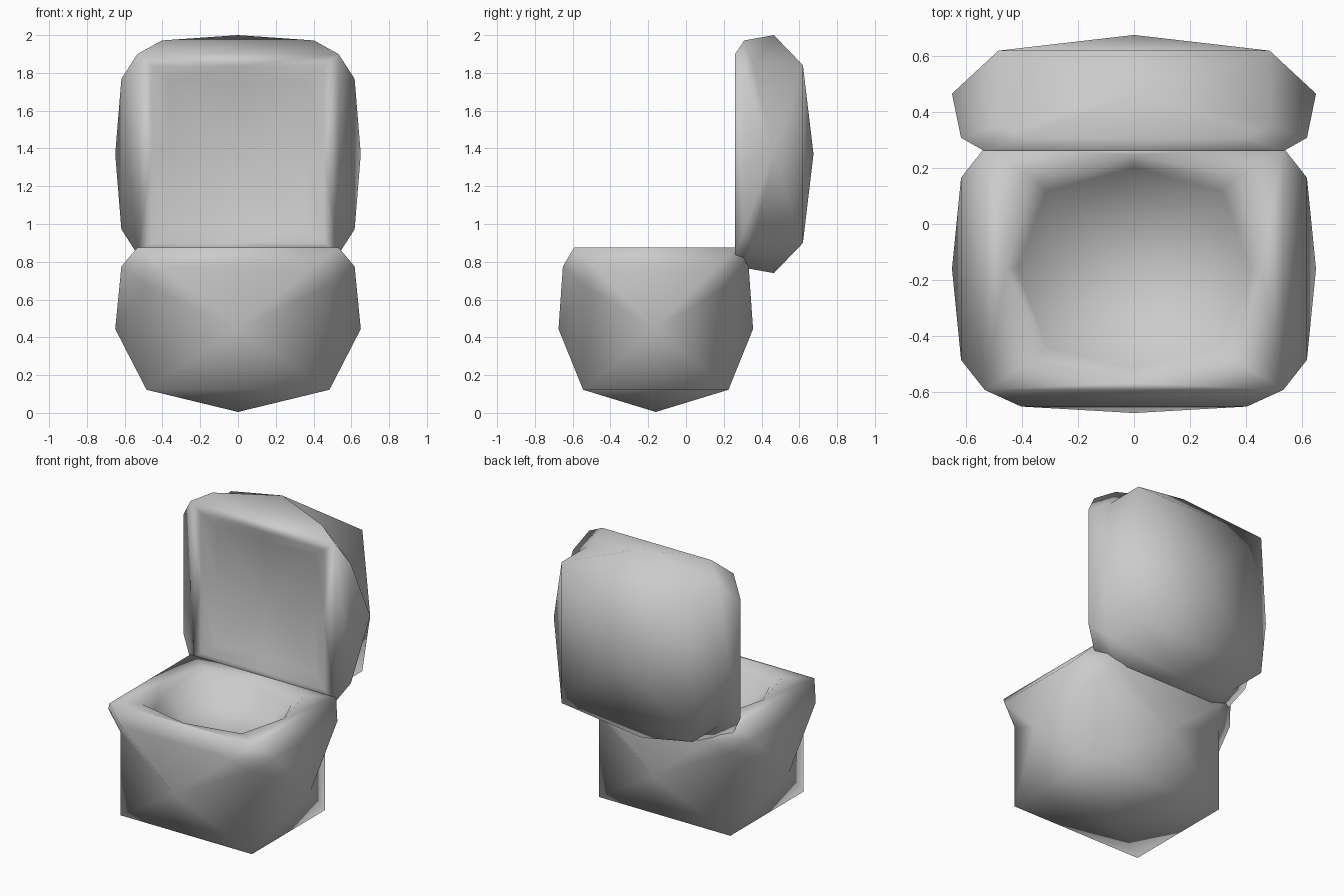
import bpy, bmesh
from math import pi
from mathutils import Matrix

if "Cube" in bpy.data.objects:
    bpy.data.objects.remove(bpy.data.objects["Cube"])

SIDES = [(-1, -1), (1, -1), (1, 1), (-1, 1)]


def block(name, half_x, half_y, depth, rings, centre_z, matrix):
    """Pyramid-sided cushion with a bevelled slab on top and a hollow made of rings."""
    bm = bmesh.new()

    def v(x, y, z):
        return bm.verts.new((x * half_x, y * half_y, z * depth))

    # lower corners, pinched upper corners and slab corners
    low = [v(.745 * a, .747 * b, .135) for a, b in SIDES]
    pinch = [v(.745 * a, .747 * b, .77) for a, b in SIDES]
    on_y = [v(.62 * a, .955 * b, .885) for a, b in SIDES]
    on_x = [v(.95 * a, .632 * b, .885) for a, b in SIDES]
    top = [v(.82 * a, .84 * b, 1) for a, b in SIDES]
    bottom = v(0, 0, 0)
    poles = [v(0, -1, .505), v(1, 0, .505), v(0, 1, .505), v(-1, 0, .505)]

    for i in range(4):
        j = (i + 1) % 4
        edge = on_y if i % 2 == 0 else on_x
        p = poles[i]
        for f in ((bottom, low[j], low[i]), (p, low[i], low[j]),
                  (p, low[j], pinch[j]), (p, pinch[j], edge[j]),
                  (p, edge[j], edge[i]), (p, edge[i], pinch[i]),
                  (p, pinch[i], low[i]), (edge[i], edge[j], top[j], top[i]),
                  (on_x[i], on_y[i], top[i]), (on_x[i], on_y[i], pinch[i])):
            bm.faces.new(f)

    # hollow: (x mid, y mid, x diagonal, y diagonal, height) per ring
    loops = []
    for mx, my, dx, dy, z in rings:
        mids = [(0, -my), (mx, 0), (0, my), (-mx, 0)]
        loop = []
        for i, (a, b) in enumerate(SIDES):
            loop += [v(a * dx, b * dy, z), v(*mids[i], z)]
        loops.append(loop)
    first = loops[0]
    for i in range(4):
        j = (i + 1) % 4
        d0, m, d1 = first[2 * i], first[2 * i + 1], first[(2 * i + 2) % 8]
        for f in ((top[i], top[j], m), (top[i], m, d0), (top[j], d1, m)):
            bm.faces.new(f)
    for a, b in zip(loops, loops[1:]):
        for k in range(8):
            n = (k + 1) % 8
            bm.faces.new((a[k], a[n], b[n], b[k]))
    mid = v(0, 0, centre_z)
    for k in range(8):
        bm.faces.new((loops[-1][k], loops[-1][(k + 1) % 8], mid))

    bm.transform(matrix)
    bmesh.ops.recalc_face_normals(bm, faces=bm.faces)
    for f in bm.faces:
        f.smooth = True
    mesh = bpy.data.meshes.new(name)
    bm.to_mesh(mesh)
    bm.free()
    ob = bpy.data.objects.new(name, mesh)
    bpy.context.collection.objects.link(ob)
    return ob


# seat block with a round bowl
block("seat_base", .65, .515, .87,
      [(.70, .79, .57, .64, 1), (.64, .70, .48, .54, .94), (.45, .50, .34, .38, .80)],
      .75, Matrix.Translation((0, -.16, .005)))

# upright back block with a shallow square hollow
block("backrest", .65, .63, .415,
      [(.70, .74, .70, .74, 1), (.56, .62, .56, .62, .92)],
      .89, Matrix.Translation((0, .675, 1.37)) @ Matrix.Rotation(pi / 2, 4, 'X'))
